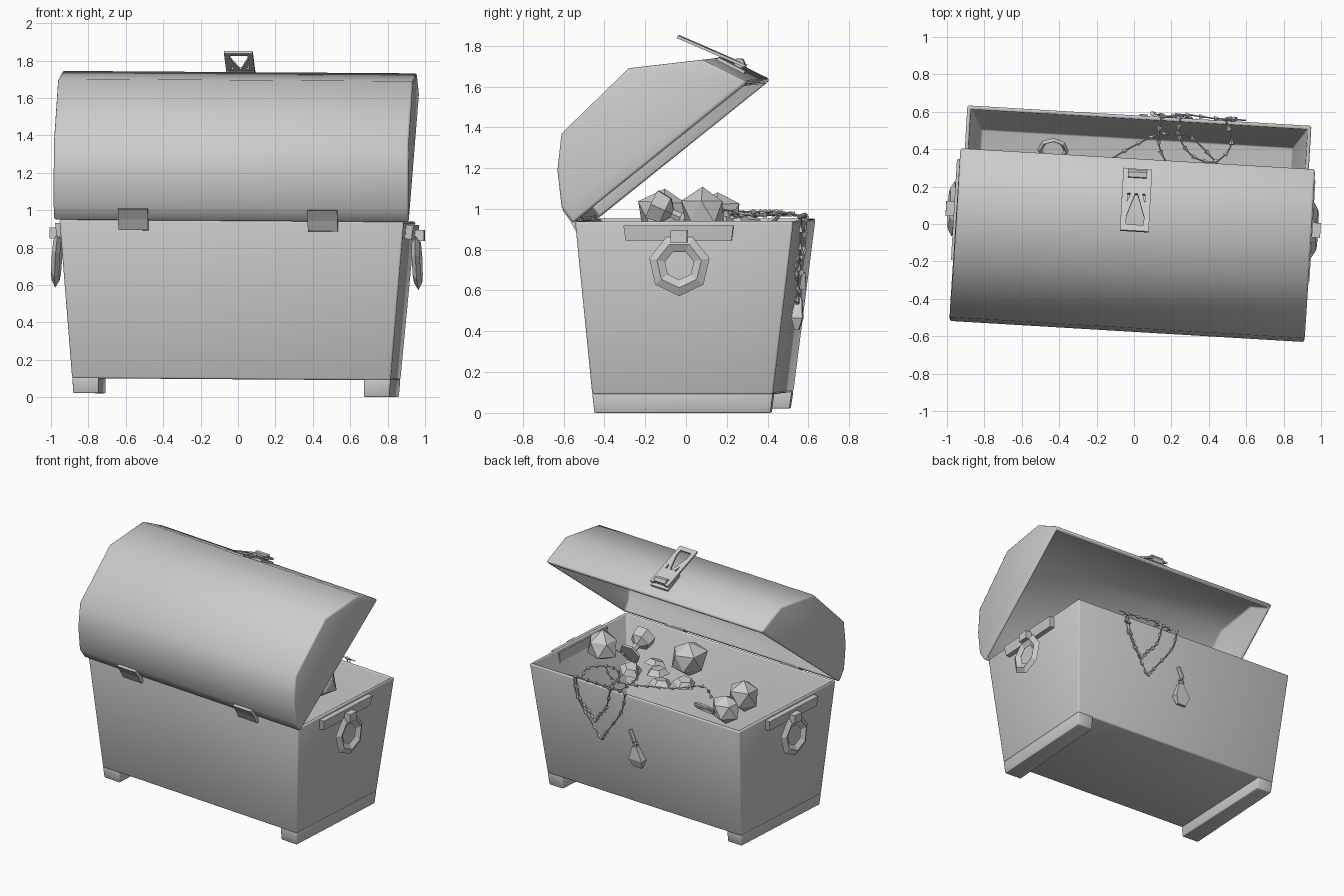
import bpy, bmesh, math, random
from math import radians, pi, sin, cos
from mathutils import Vector, Matrix

cube = bpy.data.objects.get("Cube")
if cube:
    bpy.data.objects.remove(cube)
random.seed(4)

GREY = (0.6, 0.6, 0.6, 1)
mat = bpy.data.materials.new("plain grey")
mat.use_nodes = True
mat.diffuse_color = GREY
mat.node_tree.nodes["Principled BSDF"].inputs["Base Color"].default_value = GREY

# The whole chest stands slightly turned and tilted
POSE = (Matrix.Translation((-.012, 0, .006)) @ Matrix.Rotation(radians(-3.4), 4, 'Z')
        @ Matrix.Rotation(radians(0.4), 4, 'Y'))


def finish(name, bm, wall=0, bevel=0, smooth=0):
    bmesh.ops.recalc_face_normals(bm, faces=bm.faces[:])
    mesh = bpy.data.meshes.new(name)
    bm.to_mesh(mesh)
    bm.free()
    mesh.materials.append(mat)
    ob = bpy.data.objects.new(name, mesh)
    bpy.context.collection.objects.link(ob)
    ob.matrix_world = POSE
    if wall:
        m = ob.modifiers.new("wall", 'SOLIDIFY')
        m.thickness, m.offset, m.use_even_offset = wall, -1, True
    if bevel:
        m = ob.modifiers.new("bevel", 'BEVEL')
        m.width, m.segments, m.limit_method, m.angle_limit = bevel, 2, 'ANGLE', radians(60)
    bpy.ops.object.select_all(action='DESELECT')
    ob.select_set(True)
    bpy.context.view_layer.objects.active = ob
    if wall or bevel:
        bpy.ops.object.convert(target='MESH')
    if smooth:
        bpy.ops.object.shade_smooth_by_angle(angle=radians(smooth))


def loft(bm, loops, cap_last=True):
    rings = [[bm.verts.new(p) for p in loop] for loop in loops]
    n = len(rings[0])
    for a, b in zip(rings, rings[1:]):
        for i in range(n):
            bm.faces.new((a[i], a[(i + 1) % n], b[(i + 1) % n], b[i]))
    bm.faces.new(rings[0])
    if cap_last:
        bm.faces.new(rings[-1])


def rect(x0, x1, y0, y1, z):
    return [(x0, y0, z), (x1, y0, z), (x1, y1, z), (x0, y1, z)]


def block(bm, centre, size, rot=Matrix()):
    bmesh.ops.create_cube(bm, size=1, matrix=Matrix.Translation(centre) @ rot
                          @ Matrix.Diagonal((*size, 1)))


def ring(bm, place, radius, thick, sides=8, flat=1.0):
    # Closed ring in the local XY plane, four-sided section
    grid = []
    for i in range(sides):
        a = 2 * pi * i / sides
        grid.append([bm.verts.new(place @ Vector((
            cos(a) * (radius + thick * cos(b)), sin(a) * (radius + thick * cos(b)),
            thick * flat * sin(b)))) for b in (0, pi / 2, pi, 3 * pi / 2)])
    for i in range(sides):
        for j in range(4):
            a, b = grid[i], grid[(i + 1) % sides]
            bm.faces.new((a[j], b[j], b[(j + 1) % 4], a[(j + 1) % 4]))


# Flared open box
bm = bmesh.new()
loft(bm, [rect(-.853, .853, -.41, .477, .09), rect(-.922, .922, -.49, .582, .938)], cap_last=False)
finish("chest_box", bm, wall=.02, bevel=.02, smooth=50)

# Skid feet under both ends
for side, base, label in ((1, 0, "left"), (-1, .01, "right")):
    bm = bmesh.new()
    loft(bm, [[(side * x, y, z) for x, y in ((.71, front), (out, front), (out, rear), (.725, rear))]
              for out, front, rear, z in ((.846, -.4, .465, base), (.853, -.41, .477, .095))])
    finish(label + "_foot", bm, bevel=.006, smooth=50)

# Hollow domed lid, tipped open on its hinges
PROFILE = [(-.50, .932), (-.555, 1.01), (-.575, 1.19), (-.555, 1.37),
           (-.225, 1.69), (.14, 1.732), (.355, 1.625)]
bm = bmesh.new()
loft(bm, [[(x, y, z) for y, z in PROFILE] for x in (-.95, .95)])
bm.faces.ensure_lookup_table()
bmesh.ops.delete(bm, geom=[bm.faces[len(PROFILE) - 1]], context='FACES')
finish("chest_lid", bm, wall=.025, bevel=.015, smooth=50)

# Hinges: a bent plate with a knuckle
for x, label in ((-.525, "right"), (.49, "left")):
    bm = bmesh.new()
    section = [(-.47, .882), (-.505, .885), (-.535, .94), (-.575, .995), (-.54, 1.0), (-.48, .95)]
    loft(bm, [[(x + s * .08, y, z) for y, z in section] for s in (-1, 1)])
    finish(label + "_hinge", bm)

# Hasp: base on the lid edge and an upturned frame
bm = bmesh.new()
tilt = Matrix.Rotation(radians(-23.5), 4, 'X')
hub = Vector((.003, .13, 1.766))
for x in (-.062, .062):
    block(bm, hub + tilt @ Vector((x, 0, 0)), (.03, .36, .014), tilt)
for y, depth in ((-.165, .035), (.1, .13)):
    block(bm, hub + tilt @ Vector((0, y, 0)), (.15, depth, .014), tilt)
for x in (-.036, .036):
    block(bm, hub + tilt @ Vector((x, -.02, 0)), (.025, .14, .014),
          tilt @ Matrix.Rotation(.3 if x > 0 else -.3, 4, 'Z'))
finish("hasp_frame", bm)
bm = bmesh.new()
block(bm, (.003, .225, 1.696), (.15, .15, .02), Matrix.Rotation(radians(-27), 4, 'X'))
bmesh.ops.create_cone(bm, cap_ends=True, segments=6, radius1=.026, radius2=.026, depth=.1,
                      matrix=Matrix.Translation((.003, .265, 1.708)) @ Matrix.Rotation(pi / 2, 4, 'Y'))
finish("hasp_base", bm)

# Side handles: bracket bar, stub and hanging ring
for side, label in ((1, "left"), (-1, "right")):
    bm = bmesh.new()
    loft(bm, [rect(side * .89, side * .95, -.24, .28, .845), rect(side * .89, side * .96, -.25, .29, .92)])
    finish(label + "_handle_bracket", bm)
    bm = bmesh.new()
    block(bm, (side * .968, .025, .865), (.07, .08, .06))
    finish(label + "_handle_stub", bm)
    bm = bmesh.new()
    place = (Matrix.Translation((side * .965, .025, .725)) @ Matrix.Rotation(radians(-3 * side), 4, 'Y')
             @ Matrix.Rotation(pi / 2, 4, 'Y'))
    ring(bm, place, .112, .04, 7, .55)
    finish(label + "_handle_ring", bm)

# Loose stones
for i, (x, y, z, r) in enumerate([(.06, -.1, .965, .14), (.64, .12, .985, .115),
                                  (-.6, .12, .96, .12), (-.54, .25, .89, .11)]):
    bm = bmesh.new()
    bmesh.ops.create_icosphere(bm, subdivisions=1, radius=r)
    for v in bm.verts:
        v.co = v.co * random.uniform(.85, 1.1) + Vector((x, y, z))
    finish("stone_%d" % (i + 1), bm)

# Goblet lying among the stones
bm = bmesh.new()
CUP = [(.085, -.09), (.08, -.07), (.025, -.045), (.025, 0), (.075, .035), (.085, .11)]
lay = Matrix.Translation((.47, -.04, .975)) @ Matrix.Rotation(radians(65), 4, 'X')
loft(bm, [[lay @ Vector((r * cos(k * pi / 3), r * sin(k * pi / 3), h)) for k in range(6)]
          for r, h in CUP])
finish("goblet", bm)

# Flat shards and a bangle
bm = bmesh.new()
for x, y in ((.03, .25), (.16, .12), (-.1, .15), (.25, .02), (.33, .2)):
    turn = Matrix.Rotation(random.uniform(0, 3), 4, 'Z') @ Matrix.Rotation(random.uniform(-.6, .6), 4, 'X')
    bmesh.ops.create_cone(bm, cap_ends=True, segments=5, radius1=.085, radius2=.05, depth=.04,
                          matrix=Matrix.Translation((x, y, .93)) @ turn)
finish("shards", bm)
bm = bmesh.new()
ring(bm, Matrix.Translation((-.45, .37, .91)) @ Matrix.Rotation(.7, 4, 'X'), .07, .014, 8)
finish("bangle", bm)


def chain(name, points, bead_gap=3):
    # Thin cord through the points, with pointed beads strung along it
    pts = [Vector(p) for p in points]
    pts = [pts[0]] + pts + [pts[-1]]
    path = []
    for a, b, c, d in zip(pts, pts[1:], pts[2:], pts[3:]):
        for k in range(6):
            t = k / 6
            path.append(.5 * (2 * b + (c - a) * t + (2 * a - 5 * b + 4 * c - d) * t * t
                              + (3 * b - a - 3 * c + d) * t ** 3))
    path.append(pts[-1])
    bm = bmesh.new()
    for i, (p, q) in enumerate(zip(path, path[1:])):
        turn = (q - p).to_track_quat('Z', 'Y').to_matrix().to_4x4()
        at = Matrix.Translation((p + q) / 2) @ turn
        bmesh.ops.create_cone(bm, segments=4, radius1=.004, radius2=.004,
                              depth=(q - p).length * 1.1, matrix=at)
        if i % bead_gap == 0:
            bmesh.ops.create_cone(bm, cap_ends=True, segments=5, radius1=.014, radius2=.004,
                                  depth=.032, matrix=at)
    finish(name, bm)


# Necklaces on the heap and draped over the back wall
chain("heap_chain", [(-.42, .26, .95), (-.3, .2, .97), (-.15, .33, .96), (0, .43, .97),
                     (.13, .49, .97), (.28, .48, .97), (.43, .35, .96)])
chain("rim_chain", [(.12, .58, .96), (.25, .6, .965), (.4, .59, .96), (.57, .59, .955)])
chain("loop_chain", [(.22, .59, .96), (.22, .48, .98), (.3, .38, .98), (.42, .36, .98),
                     (.5, .46, .98), (.46, .59, .96)])
chain("side_chain", [(.12, .59, .96), (.11, .45, .98), (.16, .34, .98), (.3, .2, .99), (.5, .15, 1.0)])
for i, (a, b, low) in enumerate([(.07, .52, .54), (.2, .5, .66)]):
    m = (a + b) / 2 + .01
    chain("hanging_chain_%d" % (i + 1), [(a, .595, .95), (a + .04, .59, .8), (m - .05, .57, low + .06),
          (m, .565, low), (m + .05, .57, low + .06), (b - .03, .59, .8), (b, .595, .95)])

# Pendant on the back wall
bm = bmesh.new()
loft(bm, [rect(-.035, .035, .535, .555, .40), rect(-.055, .06, .52, .575, .46),
          rect(-.005, .03, .54, .57, .56)])
ring(bm, Matrix.Translation((.01, .56, .58)) @ Matrix.Rotation(pi / 2, 4, 'X'), .02, .007, 6)
block(bm, (.025, .575, .64), (.012, .03, .09), Matrix.Rotation(.4, 4, 'Y'))
finish("pendant", bm)
